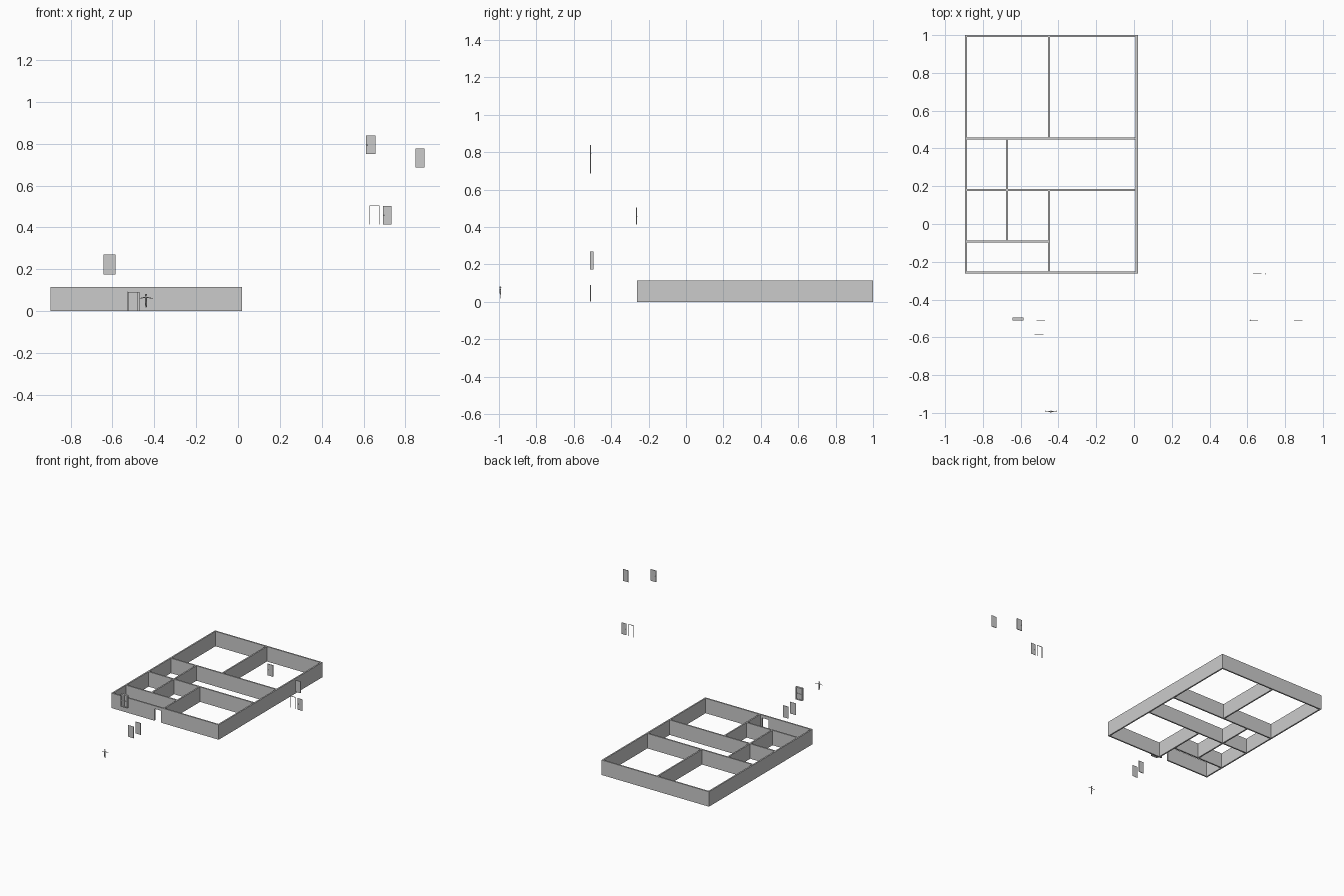
import bpy, bmesh, math
from mathutils import Vector

if "Cube" in bpy.data.objects:
    bpy.data.objects.remove(bpy.data.objects["Cube"])

H, T = 0.115, 0.011   # wall height and thickness


def build(name, boxes):
    """One object from boxes given as (x0, x1, y0, y1, z0, z1)."""
    bm = bmesh.new()
    for x0, x1, y0, y1, z0, z1 in boxes:
        r = bmesh.ops.create_cube(bm, size=1)
        for v in r["verts"]:
            v.co = Vector(((x0 + x1) / 2 + v.co.x * (x1 - x0),
                           (y0 + y1) / 2 + v.co.y * (y1 - y0),
                           (z0 + z1) / 2 + v.co.z * (z1 - z0)))
    me = bpy.data.meshes.new(name)
    bm.to_mesh(me)
    bm.free()
    ob = bpy.data.objects.new(name, me)
    bpy.context.collection.objects.link(ob)
    return ob


def wall_x(name, y, x0, x1):
    build(name, [(x0, x1, y - T / 2, y + T / 2, 0, H)])


def wall_y(name, x, y0, y1):
    build(name, [(x - T / 2, x + T / 2, y0, y1, 0, H)])


# Outer walls
L, R, F, B = -0.896, 0.02, -0.263, 1.0
h = T / 2
wall_y("left_wall", L + h, F, B)
wall_y("right_wall", R - h, F, B)
wall_x("back_wall", B - h, L + T, R - T)

# Front wall with the entrance opening
D0, D1, DH = -0.528, -0.472, 0.092
build("front_wall", [(L + T, D0, F, F + T, 0, H),
                     (D1, R - T, F, F + T, 0, H),
                     (D0, D1, F, F + T, DH, H)])

# Partitions
wall_x("rear_partition", 0.452, L + T, R - T)
wall_x("middle_partition", 0.18, L + T, R - T)
wall_x("small_room_partition", -0.092, L + T, -0.451 - h)
wall_y("back_room_divider", -0.451, 0.452 + h, B - T)
wall_y("hall_divider", -0.672, 0.18 + h, 0.452 - h)
wall_y("small_room_divider", -0.672, -0.092 + h, 0.18 - h)
wall_y("front_room_divider", -0.451, F + T, 0.18 - h)


# Loose door leaves
def door(name, x0, x1, y, z0, z1, t=0.003, knob=None):
    build(name, [(x0, x1, y - t / 2, y + t / 2, z0, z1)])
    if knob is not None:
        bpy.ops.mesh.primitive_uv_sphere_add(segments=10, ring_count=6, radius=0.0022,
                                             location=(knob, y, (z0 + z1) / 2))
        k = bpy.context.object
        k.name = name + "_knob"
        k.scale.y = 1.8


door("upper_door", 0.611, 0.657, -0.51, 0.75, 0.838, 0.004, knob=0.618)
door("side_door", 0.848, 0.892, -0.51, 0.686, 0.776, 0.004)
door("framed_door", 0.693, 0.733, -0.264, 0.413, 0.502, 0.001, knob=0.698)
door("entrance_door", -0.516, -0.471, -0.51, 0.001, 0.091, 0.004)
door("entrance_panel", -0.526, -0.478, -0.586, 0.001, 0.091, 0.001)

# Thin door frame
w = 0.003
build("door_frame", [(0.629, 0.629 + w, -0.266, -0.263, 0.413, 0.504),
                     (0.676 - w, 0.676, -0.266, -0.263, 0.413, 0.504),
                     (0.629 + w, 0.676 - w, -0.266, -0.263, 0.504 - w, 0.504)])

# Thick window with frame, pane and cross bars
x0, x1, z0, z1, y0, y1, f = -0.642, -0.586, 0.174, 0.27, -0.512, -0.494, 0.007
xm, zm, ym = (x0 + x1) / 2, (z0 + z1) / 2, (y0 + y1) / 2
build("window_frame", [(x0, x0 + f, y0, y1, z0, z1), (x1 - f, x1, y0, y1, z0, z1),
                       (x0 + f, x1 - f, y0, y1, z0, z0 + f),
                       (x0 + f, x1 - f, y0, y1, z1 - f, z1)])
build("window_pane", [(x0 + f, x1 - f, ym - 0.005, ym + 0.005, z0 + f, z1 - f)])
build("window_bars", [(xm - 0.002, xm + 0.002, y0 + 0.001, y1 - 0.001, z0 + f, z1 - f),
                      (x0 + f, x1 - f, y0 + 0.001, y1 - 0.001, zm - 0.002, zm + 0.002)])


# Tiny standing figure with arms held out
def limb(name, a, b, r):
    a, b = Vector(a), Vector(b)
    d = b - a
    bpy.ops.mesh.primitive_cone_add(vertices=8, radius1=r, radius2=r * 0.7,
                                    depth=d.length, location=(a + b) / 2)
    o = bpy.context.object
    o.name = name
    o.rotation_mode = 'QUATERNION'
    o.rotation_quaternion = d.to_track_quat('Z', 'Y')
    bpy.ops.object.shade_smooth_by_angle()


cx, cy = -0.44, -0.993
limb("figure_torso", (cx, cy, 0.045), (cx, cy, 0.069), 0.005)
for side, s in (("left", -1), ("right", 1)):
    limb(side + "_arm", (cx + s * 0.003, cy, 0.066), (cx + s * 0.031, cy + 0.003, 0.060), 0.0022)
    limb(side + "_leg", (cx + s * 0.0025, cy, 0.047), (cx + s * 0.0035, cy, 0.017), 0.0028)
bpy.ops.mesh.primitive_uv_sphere_add(segments=10, ring_count=8, radius=0.0055,
                                     location=(cx, cy, 0.077))
bpy.context.object.name = "figure_head"
bpy.ops.object.shade_smooth_by_angle()
